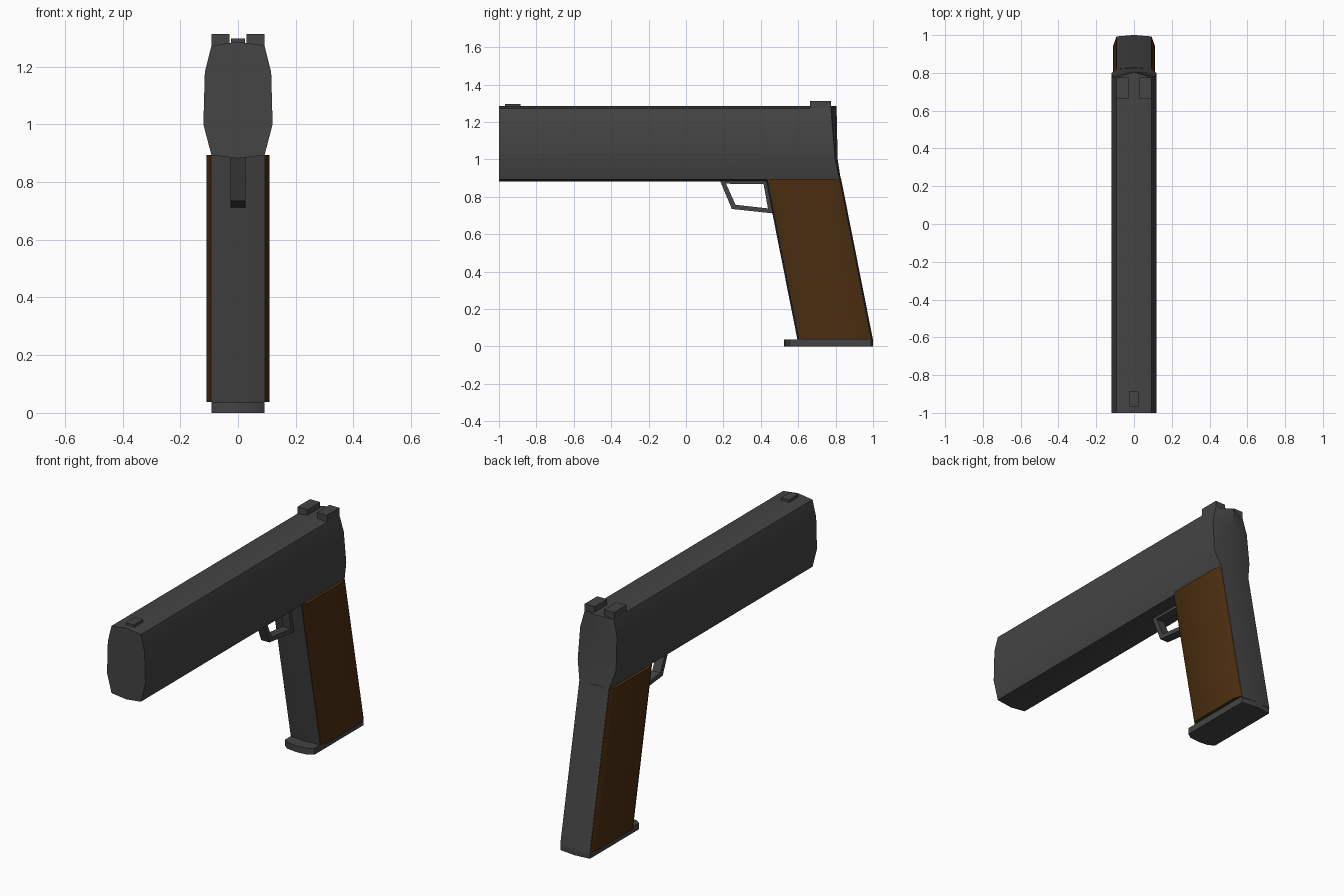
import bpy, bmesh, math

if "Cube" in bpy.data.objects:
    bpy.data.objects.remove(bpy.data.objects["Cube"])

def material(name, rgb):
    m = bpy.data.materials.new(name)
    m.diffuse_color = (*rgb, 1)
    m.use_nodes = True
    m.node_tree.nodes["Principled BSDF"].inputs["Base Color"].default_value = m.diffuse_color
    return m

STEEL = material("dark grey steel", (0.058, 0.058, 0.058))
WOOD = material("brown wood", (0.070, 0.027, 0.005))

def build(name, verts, faces, mat):
    me = bpy.data.meshes.new(name)
    me.from_pydata(verts, [], faces)
    bm = bmesh.new()
    bm.from_mesh(me)
    bmesh.ops.recalc_face_normals(bm, faces=bm.faces[:])
    bm.to_mesh(me)
    bm.free()
    ob = bpy.data.objects.new(name, me)
    bpy.context.collection.objects.link(ob)
    me.materials.append(mat)
    bpy.ops.object.select_all(action='DESELECT')
    ob.select_set(True)
    bpy.context.view_layer.objects.active = ob
    bpy.ops.object.shade_smooth_by_angle(angle=math.radians(30))
    return ob

def loft(name, a, b, mat):
    """Join two matching rings and cap both ends."""
    n = len(a)
    sides = [(i, (i + 1) % n, n + (i + 1) % n, n + i) for i in range(n)]
    return build(name, a + b, sides + [tuple(range(n)), tuple(range(n, 2 * n))], mat)

def box(name, x0, x1, y0, y1, z0, z1, mat):
    plan = [(x0, y0), (x1, y0), (x1, y1), (x0, y1)]
    return loft(name, [(x, y, z0) for x, y in plan], [(x, y, z1) for x, y in plan], mat)

def raked(name, plan, z0, z1, mat):
    """Prism from a plan drawn at the grip top, leaning backwards as it goes down."""
    def ring(z):
        return [(x, y + (0.893 - z) * 0.198, z) for x, y in plan]
    return loft(name, ring(z0), ring(z1), mat)

# Slide: rows of (half width, edge z, edge back y, centre z, centre back y)
rows = [(0.092, 1.273, 0.775, 1.285, 0.805),
        (0.115, 1.18, 0.782, 1.18, 0.807),
        (0.120, 1.0, 0.797, 1.0, 0.811),
        (0.092, 0.893, 0.822, 0.882, 0.829)]
verts, faces = [], []
for back in (False, True):
    for hw, ez, ey, cz, cy in rows:
        for s in (-1, 0, 1):
            y = (ey if s else cy) if back else -1
            verts.append((s * hw, y, ez if s else cz))
for base in (0, 12):
    for r in range(3):
        for c in range(2):
            i = base + r * 3 + c
            faces.append((i, i + 1, i + 4, i + 3))
rim = [0, 1, 2, 5, 8, 11, 10, 9, 6, 3]
for i, a in enumerate(rim):
    b = rim[(i + 1) % len(rim)]
    faces.append((a, b, b + 12, a + 12))
build("slide", verts, faces, STEEL)

# Grip core with slightly bowed front and back
raked("grip_frame", [(-0.092, 0.434), (0, 0.426), (0.092, 0.434),
                     (0.092, 0.822), (0, 0.83), (-0.092, 0.822)], 0.03, 0.9, STEEL)

# Bevelled wooden panels on both sides
for side, s in (("left", -1), ("right", 1)):
    raked(side + "_grip_panel", [(s * 0.085, 0.438), (s * 0.094, 0.438), (s * 0.11, 0.468),
                                 (s * 0.11, 0.775), (s * 0.094, 0.82), (s * 0.085, 0.82)],
          0.037, 0.894, WOOD)

# Magazine base plate
plate = [(-0.092, 0.553), (-0.062, 0.532), (0, 0.525), (0.062, 0.532), (0.092, 0.553),
         (0.092, 0.99), (0, 1.0), (-0.092, 0.99)]
loft("base_plate", [(x, y, 0) for x, y in plate], [(x, y, 0.036) for x, y in plate], STEEL)

# Trigger guard: a four-sided frame in side profile
outer = [(0.18, 0.89), (0.245, 0.735), (0.468, 0.711), (0.435, 0.89)]
inner = [(0.214, 0.87), (0.265, 0.757), (0.438, 0.738), (0.415, 0.867)]
verts = [(x, y, z) for x in (-0.026, 0.026) for y, z in outer + inner]
faces = []
for i in range(4):
    j = (i + 1) % 4
    faces += [(i, j, j + 4, i + 4), (i + 8, j + 8, j + 12, i + 12),
              (i, j, j + 8, i + 8), (i + 4, j + 4, j + 12, i + 12)]
build("trigger_guard", verts, faces, STEEL)

# Sights
box("front_sight", -0.025, 0.025, -0.967, -0.885, 1.265, 1.297, STEEL)
for side, s in (("left", -1), ("right", 1)):
    box(side + "_rear_sight", s * 0.029, s * 0.092, 0.663, 0.776, 1.265, 1.312, STEEL)
